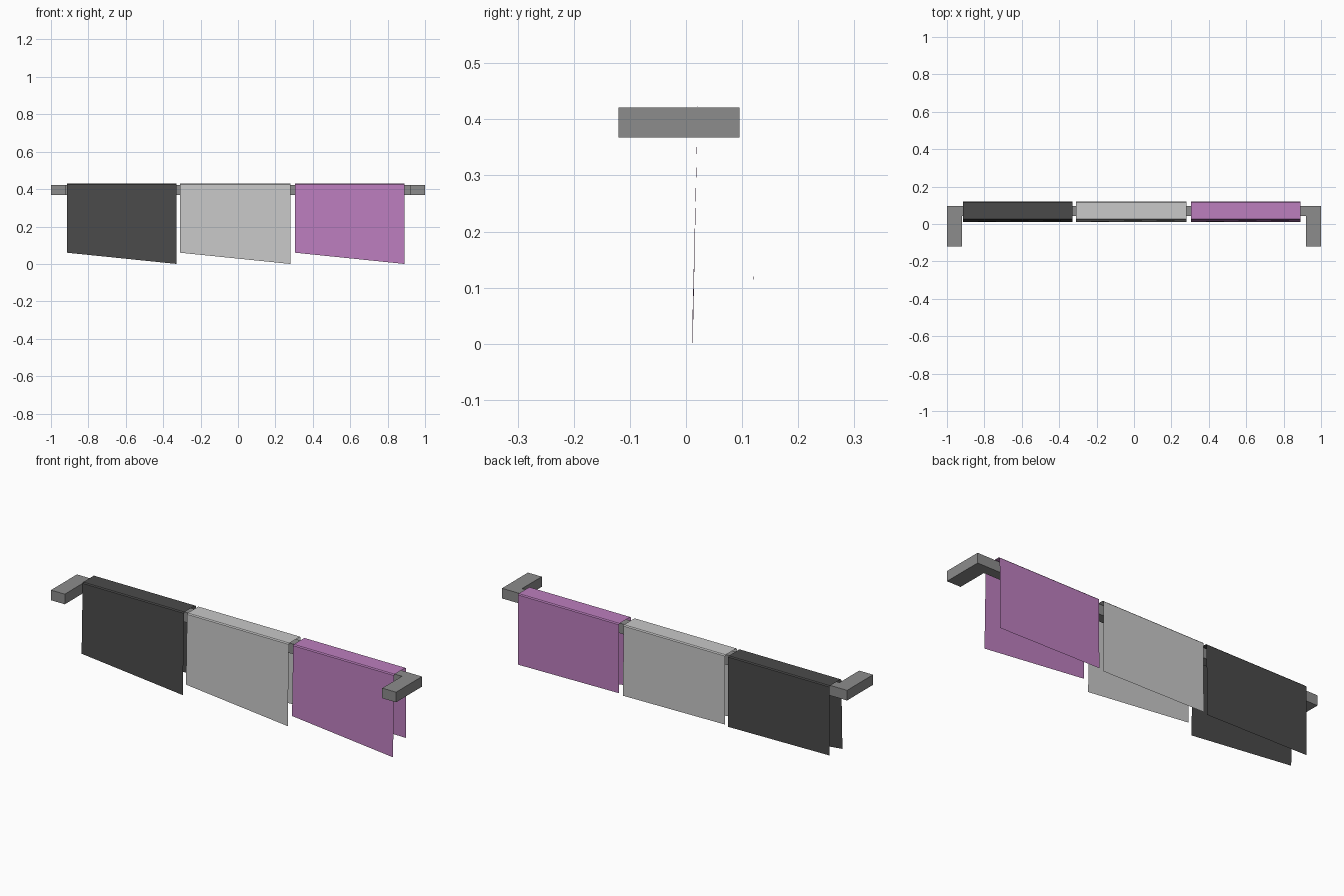
import bpy, bmesh

if "Cube" in bpy.data.objects:
    bpy.data.objects.remove(bpy.data.objects["Cube"])


def mat(name, srgb):
    m = bpy.data.materials.new(name)
    lin = [((c / 255 + 0.055) / 1.055) ** 2.4 for c in srgb]
    m.diffuse_color = (*lin, 1)
    m.use_nodes = True
    m.node_tree.nodes["Principled BSDF"].inputs["Base Color"].default_value = m.diffuse_color
    return m


def build(name, verts, faces, material):
    me = bpy.data.meshes.new(name)
    me.from_pydata(verts, [], faces)
    me.materials.append(material)
    ob = bpy.data.objects.new(name, me)
    bpy.context.collection.objects.link(ob)
    return ob


# Rail: U-shaped outline extruded upward
metal = mat("grey metal", (140, 140, 140))
outline = [(-1, -0.12), (-0.92, -0.12), (-0.92, 0.043), (0.92, 0.043),
           (0.92, -0.12), (1, -0.12), (1, 0.095), (-1, 0.095)]
rail = build("towel_rail", [(x, y, 0.368) for x, y in outline],
             [tuple(range(len(outline)))], metal)
bm = bmesh.new()
bm.from_mesh(rail.data)
ext = bmesh.ops.extrude_face_region(bm, geom=bm.faces[:])
bmesh.ops.translate(bm, vec=(0, 0, 0.053),
                    verts=[v for v in ext["geom"] if isinstance(v, bmesh.types.BMVert)])
bmesh.ops.recalc_face_normals(bm, faces=bm.faces[:])
bm.to_mesh(rail.data)
bm.free()


# Towels: thin sheets folded over the rail, (y, z at left, z at right)
PROFILE = [(0.012, 0.06, 0.0), (0.021, 0.425, 0.425), (0.026, 0.43, 0.43),
           (0.114, 0.43, 0.43), (0.119, 0.425, 0.425), (0.12, 0.067, 0.06)]


def towel(name, x0, x1, material):
    verts = []
    for y, za, zb in PROFILE:
        verts += [(x0, y, za), (x1, y, zb)]
    faces = [(2 * i, 2 * i + 1, 2 * i + 3, 2 * i + 2) for i in range(len(PROFILE) - 1)]
    build(name, verts, faces, material)


towel("dark_towel", -0.915, -0.328, mat("charcoal cloth", (74, 74, 74)))
towel("light_towel", -0.31, 0.28, mat("light grey cloth", (200, 200, 200)))
towel("purple_towel", 0.305, 0.89, mat("purple cloth", (188, 126, 190)))
